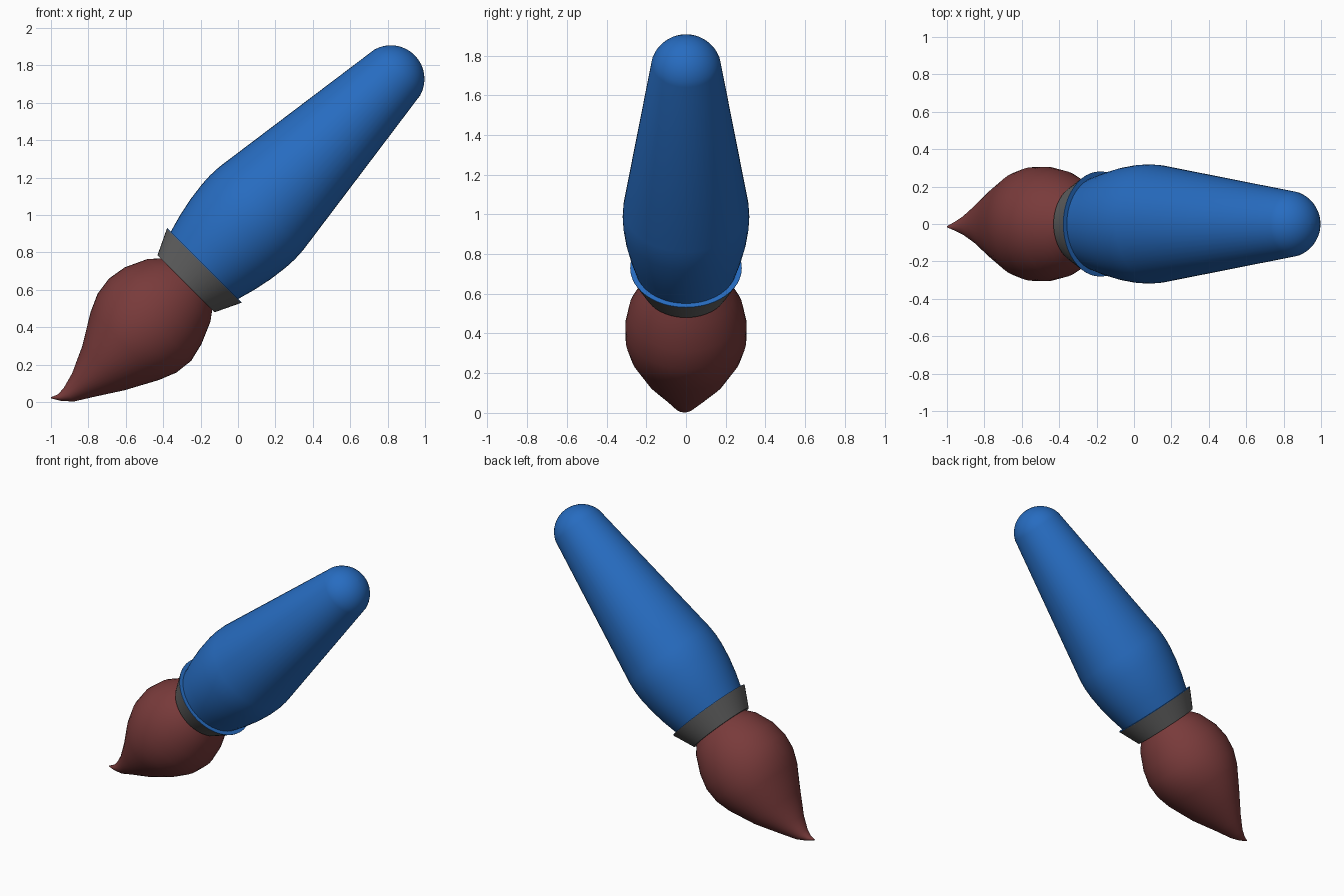
import bpy, bmesh, math
from mathutils import Vector

if "Cube" in bpy.data.objects:
    bpy.data.objects.remove(bpy.data.objects["Cube"])

N = 48
ORIGIN = Vector((-0.18, 0, 0.73))      # joint between collar and handle
D = math.sqrt(0.5)
AXIS = Vector((D, 0, D))


def material(name, rgb):
    m = bpy.data.materials.new(name)
    m.diffuse_color = (*rgb, 1)
    m.use_nodes = True
    m.node_tree.nodes["Principled BSDF"].inputs["Base Color"].default_value = m.diffuse_color
    return m


def loft(name, sections, mat, angle):
    """Skin elliptical rings: (centre, in-plane radius, y radius, axis angle)."""
    bm = bmesh.new()
    rings = []
    for c, r, ry, tilt in sections:
        t = math.radians(tilt)
        side = Vector((-math.sin(t), 0, math.cos(t)))
        rings.append([bm.verts.new(c + side * (r * math.cos(a)) + Vector((0, ry * math.sin(a), 0)))
                      for a in (2 * math.pi * i / N for i in range(N))])
    for a, b in zip(rings, rings[1:]):
        for i in range(N):
            j = (i + 1) % N
            bm.faces.new((a[i], a[j], b[j], b[i]))
    bm.faces.new(rings[0])
    bm.faces.new(rings[-1])
    bmesh.ops.recalc_face_normals(bm, faces=bm.faces)
    me = bpy.data.meshes.new(name)
    bm.to_mesh(me)
    bm.free()
    me.materials.append(mat)
    ob = bpy.data.objects.new(name, me)
    bpy.context.collection.objects.link(ob)
    bpy.ops.object.select_all(action='DESELECT')
    ob.select_set(True)
    bpy.context.view_layer.objects.active = ob
    bpy.ops.object.shade_smooth_by_angle(angle=math.radians(angle))


def lathe(name, profile, mat):
    loft(name, [(ORIGIN + AXIS * s, r, r, 45) for s, r in profile], mat, 35)


blue = material("blue", (0.02, 0.15, 0.53))
grey = material("dark grey", (0.13, 0.13, 0.13))
brown = material("red brown", (0.19, 0.043, 0.043))

# Handle: thin flange, swollen grip, straight taper and rounded end
handle = [(-0.002, 0.281), (0.001, 0.281), (0.002, 0.255), (0.10, 0.282), (0.20, 0.303),
          (0.30, 0.316), (0.365, 0.319), (0.43, 0.316)]
for k in range(9):
    a = math.radians(16 + 73.5 * k / 8)
    handle.append((1.41 + 0.18 * math.sin(a), 0.18 * math.cos(a)))
lathe("handle", handle, blue)

# Collar: short flared metal band
lathe("collar", [(-0.138, 0.216), (-0.002, 0.281)], grey)

# Bristles: bulb drawn out to a bent point (x, z, in-plane radius, y radius, axis angle)
bristles = [(-0.26, 0.645, 0.180, 0.180, 45), (-0.275, 0.63, 0.194, 0.194, 45),
            (-0.315, 0.597, 0.237, 0.237, 45), (-0.40, 0.515, 0.290, 0.288, 45),
            (-0.47, 0.44, 0.311, 0.306, 45), (-0.54, 0.368, 0.298, 0.304, 45),
            (-0.605, 0.30, 0.258, 0.280, 45), (-0.72, 0.18, 0.163, 0.200, 44),
            (-0.83, 0.09, 0.085, 0.108, 42), (-0.905, 0.038, 0.045, 0.052, 38),
            (-0.955, 0.023, 0.019, 0.025, 25), (-1.0, 0.022, 0.003, 0.003, 5)]
loft("bristles", [(Vector((x, -0.015 * max(0, (-0.8 - x) / 0.2), z)), r, ry, t)
                  for x, z, r, ry, t in bristles], brown, 60)
